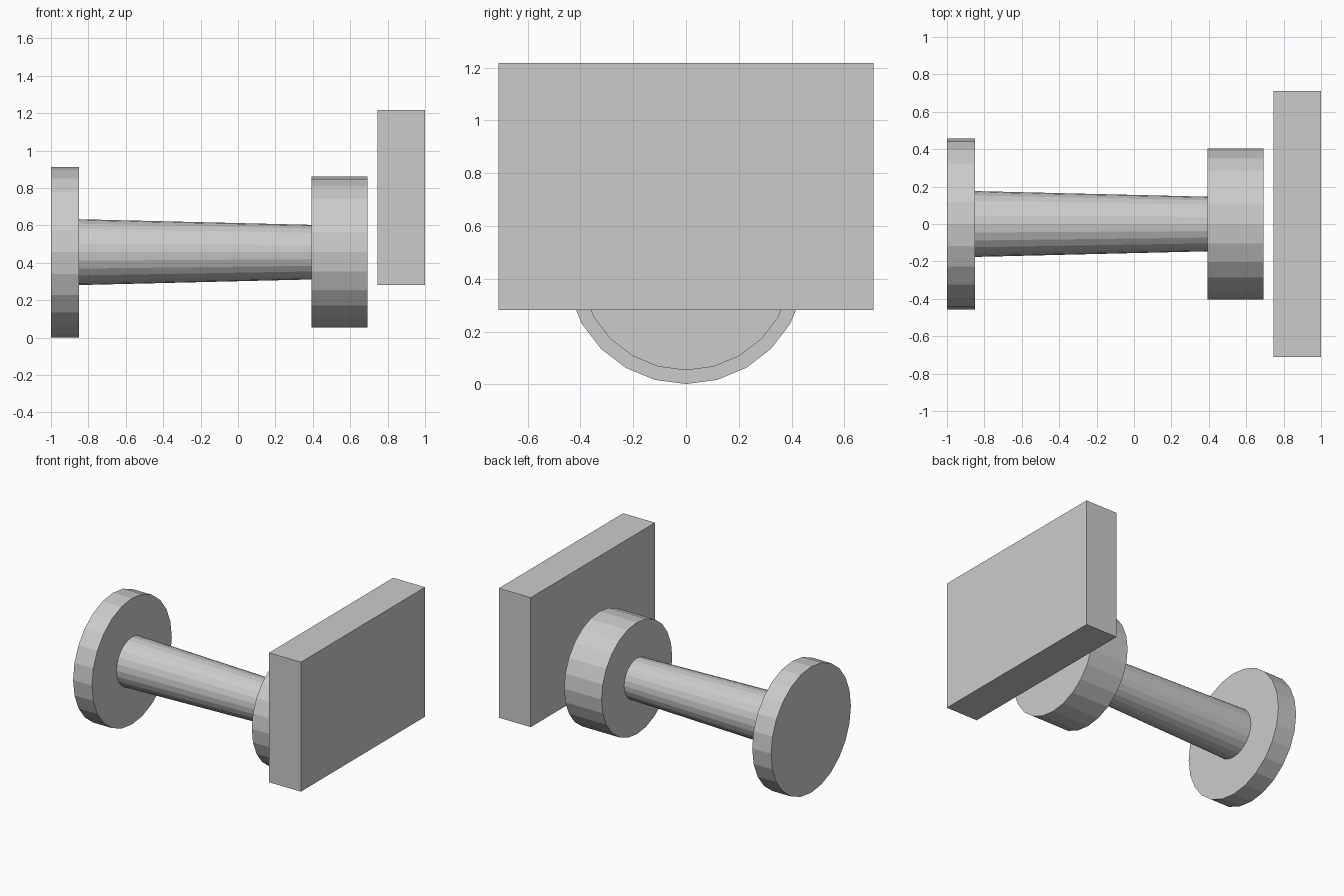
import bpy
from math import pi

if "Cube" in bpy.data.objects:
    bpy.data.objects.remove(bpy.data.objects["Cube"])

AXIS_Z = 0.457
SIDES = 24


def x_cone(name, x0, x1, r0, r1):
    """Flat-shaded cylinder or cone lying along x."""
    bpy.ops.mesh.primitive_cone_add(
        vertices=SIDES, radius1=r0, radius2=r1, depth=x1 - x0,
        location=((x0 + x1) / 2, 0, AXIS_Z), rotation=(0, pi / 2, 0))
    bpy.context.object.name = name


def box(name, x, y, z):
    bpy.ops.mesh.primitive_cube_add(
        size=1, location=[(a + b) / 2 for a, b in (x, y, z)])
    ob = bpy.context.object
    ob.name = name
    ob.scale = [b - a for a, b in (x, y, z)]


# Wide thin end disc, tapered shaft, thicker collar
x_cone("end_disc", -1.0, -0.849, 0.456, 0.456)
x_cone("tapered_shaft", -0.849, 0.393, 0.176, 0.146)
x_cone("collar", 0.393, 0.692, 0.404, 0.404)

# Free-standing rectangular plate
box("end_plate", (0.745, 1.0), (-0.71, 0.71), (0.281, 1.217))
